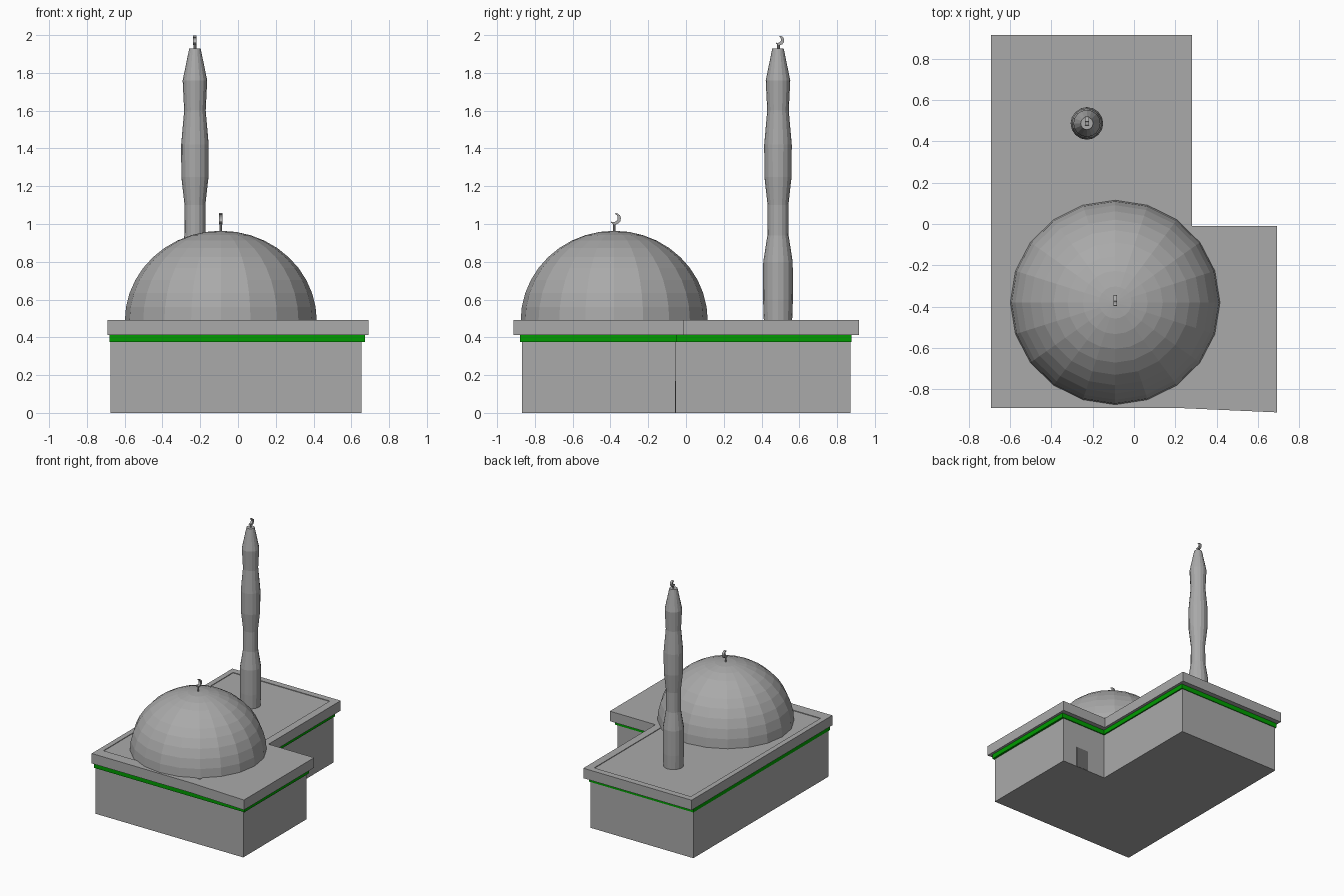
import bpy, bmesh
from math import sin, cos, pi, radians

if "Cube" in bpy.data.objects:
    bpy.data.objects.remove(bpy.data.objects["Cube"])

GREY = (0.4, 0.4, 0.4, 1)
DARK = (0.15, 0.15, 0.15, 1)
GREEN = (0.0, 0.33, 0.0, 1)


def paint(color):
    name = "paint_%.2f_%.2f_%.2f" % color[:3]
    mat = bpy.data.materials.get(name) or bpy.data.materials.new(name)
    mat.diffuse_color = color
    mat.use_nodes = True
    mat.node_tree.nodes["Principled BSDF"].inputs["Base Color"].default_value = mat.diffuse_color
    return mat


def finish(bm, name, color=GREY):
    bmesh.ops.recalc_face_normals(bm, faces=bm.faces)
    mesh = bpy.data.meshes.new(name)
    bm.to_mesh(mesh)
    bm.free()
    ob = bpy.data.objects.new(name, mesh)
    bpy.context.collection.objects.link(ob)
    mesh.materials.append(paint(color))
    return ob


def prism(name, outline, z0, z1, color=GREY):
    bm = bmesh.new()
    face = bm.faces.new([bm.verts.new((x, y, z0)) for x, y in outline])
    ext = bmesh.ops.extrude_face_region(bm, geom=[face])
    moved = [g for g in ext["geom"] if isinstance(g, bmesh.types.BMVert)]
    bmesh.ops.translate(bm, verts=moved, vec=(0, 0, z1 - z0))
    # the extrusion may drop the starting face, so close the bottom again
    bmesh.ops.holes_fill(bm, edges=[e for e in bm.edges if e.is_boundary], sides=0)
    return finish(bm, name, color)


def rect(x0, x1, y0, y1):
    return [(x0, y0), (x1, y0), (x1, y1), (x0, y1)]


def lathe(name, profile, center, sides, sy=1.0, color=GREY):
    # profile is a list of (radius, z); radius 0 closes to a point
    bm = bmesh.new()
    rings = []
    for r, z in profile:
        if r < 1e-5:
            rings.append([bm.verts.new((center[0], center[1], z))])
            continue
        rings.append([bm.verts.new((center[0] + r * cos(2 * pi * i / sides),
                                    center[1] + sy * r * sin(2 * pi * i / sides), z))
                      for i in range(sides)])
    for a, b in zip(rings, rings[1:]):
        for i in range(sides):
            j = (i + 1) % sides
            if len(b) == 1:
                bm.faces.new((a[i], a[j], b[0]))
            else:
                bm.faces.new((a[i], a[j], b[j], b[i]))
    for ring in (rings[0], rings[-1]):
        if len(ring) > 1:
            bm.faces.new(ring)
    return finish(bm, name, color)


def finial(name, x, y, z, stem, r):
    # thin stem topped by a crescent lying in the YZ plane
    lathe(name + "_stem", [(0.007, z - 0.01), (0.007, z + stem)], (x, y), 8)
    bm = bmesh.new()
    rows = []
    n = 8
    for i in range(n + 1):
        t = i / n
        a = radians(-130 + 210 * t)
        w = 0.003 + 0.006 * sin(pi * t)
        cy, cz = y + 0.001, z + stem + r
        rows.append([bm.verts.new((x + dx, cy + q * cos(a), cz + q * sin(a)))
                     for dx, q in ((-0.009, r - w), (0.009, r - w), (0.009, r + w), (-0.009, r + w))])
    for a, b in zip(rows, rows[1:]):
        for i in range(4):
            j = (i + 1) % 4
            bm.faces.new((a[i], a[j], b[j], b[i]))
    bm.faces.new(rows[0])
    bm.faces.new(rows[-1])
    finish(bm, name + "_crescent")


# L-shaped walls with a dark door panel in the inner corner
prism("walls", [(-0.675, -0.868), (0.655, -0.868), (0.655, -0.055),
                (0.25, -0.055), (0.25, 0.87), (-0.675, 0.87)], 0, 0.415)
prism("door", rect(0.415, 0.525, -0.07, -0.053), 0.002, 0.17, DARK)

# Green band under the roof
prism("green_band", [(-0.68, -0.878), (0.672, -0.878), (0.672, -0.047),
                     (0.26, -0.047), (0.26, 0.876), (-0.68, 0.876)],
      0.375, 0.413, GREEN)

# Overhanging roof slab with a shallow sunken panel
roof = prism("roof_slab", [(-0.692, -0.89), (0.2, -0.89), (0.692, -0.912), (0.692, -0.01),
                           (0.282, -0.01), (0.282, 0.916), (-0.692, 0.916)], 0.412, 0.493)
cutter = prism("panel_cutter", rect(-0.65, 0.22, -0.8, 0.865), 0.488, 0.6)
mod = roof.modifiers.new("recess", "BOOLEAN")
mod.operation = "DIFFERENCE"
mod.solver = "EXACT"
mod.object = cutter
bpy.context.view_layer.objects.active = roof
bpy.ops.object.modifier_apply(modifier=mod.name)
bpy.data.objects.remove(cutter)

# Dome
steps = 10
dome = [(0.508 * cos(pi / 2 * i / steps), 0.487 + 0.477 * sin(pi / 2 * i / steps))
        for i in range(steps + 1)]
lathe("dome", dome, (-0.091, -0.38), 20, 0.975)
finial("dome_finial", -0.091, -0.38, 0.964, 0.04, 0.026)

# Tower with swelling profile
lathe("tower", [(0.075, 0.487), (0.079, 0.6), (0.078, 0.8), (0.056, 0.94), (0.055, 1.1),
                (0.072, 1.25), (0.073, 1.42), (0.057, 1.6), (0.065, 1.76), (0.03, 1.93)],
      (-0.228, 0.487), 16)
finial("tower_finial", -0.228, 0.49, 1.928, 0.025, 0.0205)
